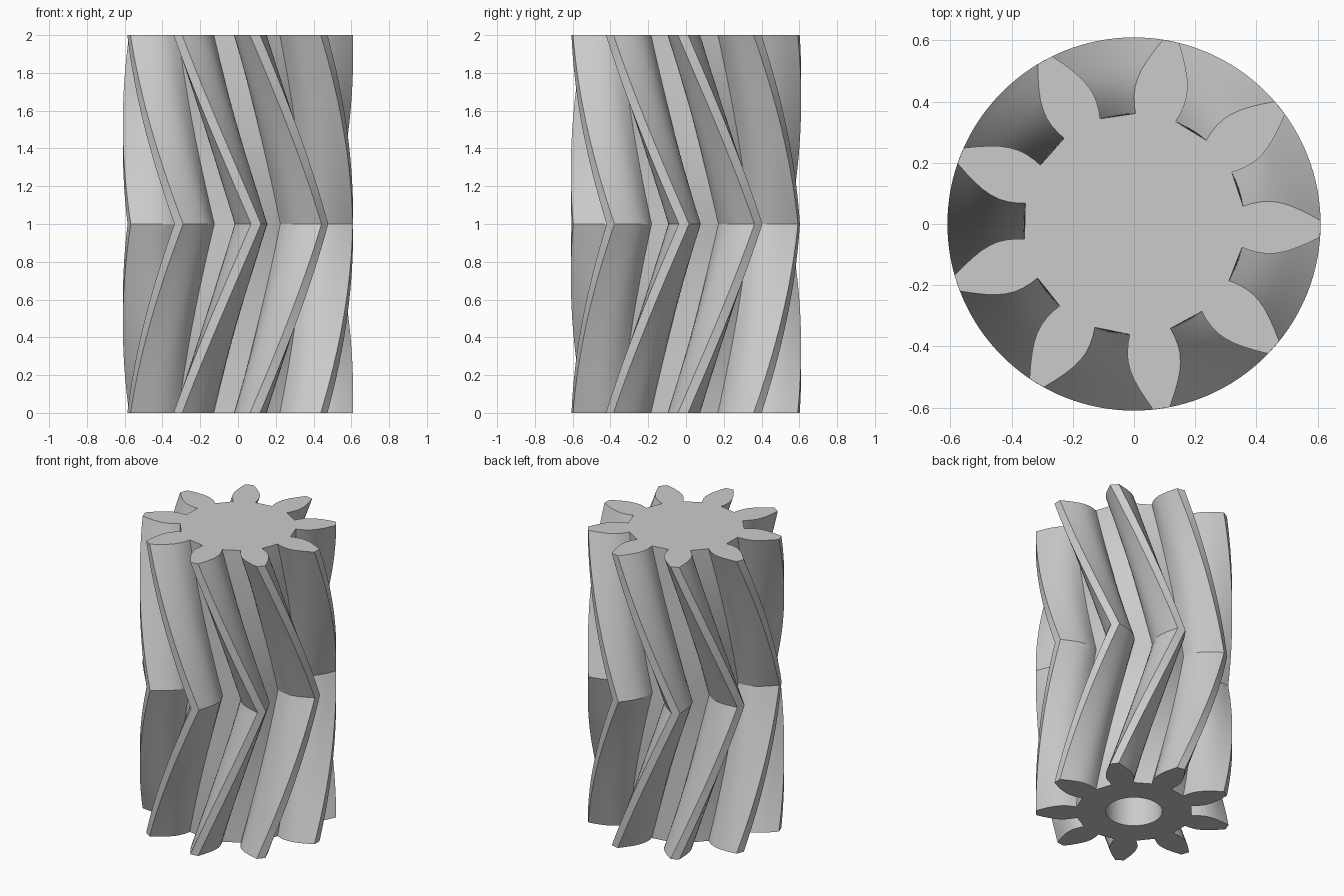
import bpy
import bmesh
from math import sin, cos, radians, tau, hypot, atan2

cube = bpy.data.objects.get("Cube")
if cube:
    bpy.data.objects.remove(cube, do_unlink=True)

TEETH = 9
HEIGHT = 2.0
LAYERS = 16                     # slices in each helical half
START = radians(-1.5)           # tooth direction at both ends
TWIST = radians(40.5)           # turn from an end to the middle
BORE_RADIUS, BORE_DEPTH, BORE_SIDES = 0.175, 1.0, 48

# One tooth flank from root to tip: distance out, half width
FLANK = [(0.355, 0.067), (0.38, 0.076), (0.41, 0.083), (0.44, 0.086),
         (0.47, 0.083), (0.50, 0.076), (0.535, 0.063), (0.57, 0.047),
         (0.609, 0.027)]


def gear_outline():
    """Polar outline of the whole gear, counter-clockwise."""
    tooth = [(u, -w) for u, w in FLANK] + [(u, w) for u, w in reversed(FLANK)]
    return [(hypot(u, w), atan2(w, u) + tau * i / TEETH)
            for i in range(TEETH) for u, w in tooth]


def ring(bm, outline, z, turn=0.0):
    return [bm.verts.new((r * cos(a + turn), r * sin(a + turn), z))
            for r, a in outline]


def skin(bm, lower, upper):
    n = len(lower)
    for i in range(n):
        j = (i + 1) % n
        bm.faces.new((lower[i], lower[j], upper[j], upper[i]))


def loop_edges(bm, verts):
    return [bm.edges.get((verts[i - 1], verts[i])) for i in range(len(verts))]


bm = bmesh.new()

# Toothed body: twists one way up to the middle, then back again
outline = gear_outline()
rings = []
for k in range(2 * LAYERS + 1):
    t = k / LAYERS
    rings.append(ring(bm, outline, HEIGHT * t / 2,
                      START + TWIST * (1 - abs(t - 1))))
for lower, upper in zip(rings, rings[1:]):
    skin(bm, lower, upper)
bm.faces.new(rings[-1])

# Blind shaft bore in the underside
circle = [(BORE_RADIUS, tau * i / BORE_SIDES) for i in range(BORE_SIDES)]
mouth = ring(bm, circle, 0.0)
end = ring(bm, circle, BORE_DEPTH)
skin(bm, mouth, end)
bm.faces.new(end)

# Underside between the teeth outline and the bore
bmesh.ops.triangle_fill(bm, use_beauty=True,
                        edges=loop_edges(bm, rings[0]) + loop_edges(bm, mouth))
bmesh.ops.recalc_face_normals(bm, faces=bm.faces[:])

mesh = bpy.data.meshes.new("herringbone_gear")
bm.to_mesh(mesh)
bm.free()
gear = bpy.data.objects.new("herringbone_gear", mesh)
bpy.context.collection.objects.link(gear)

# Plain grey metal
grey = bpy.data.materials.new("plain_grey")
grey.use_nodes = True
colour = (0.6, 0.6, 0.6, 1.0)
grey.diffuse_color = colour
grey.node_tree.nodes["Principled BSDF"].inputs["Base Color"].default_value = colour
mesh.materials.append(grey)

# Smooth flanks with crisp roots, tips and middle ridge
bpy.ops.object.select_all(action='DESELECT')
gear.select_set(True)
bpy.context.view_layer.objects.active = gear
bpy.ops.object.shade_smooth_by_angle(angle=radians(28))
